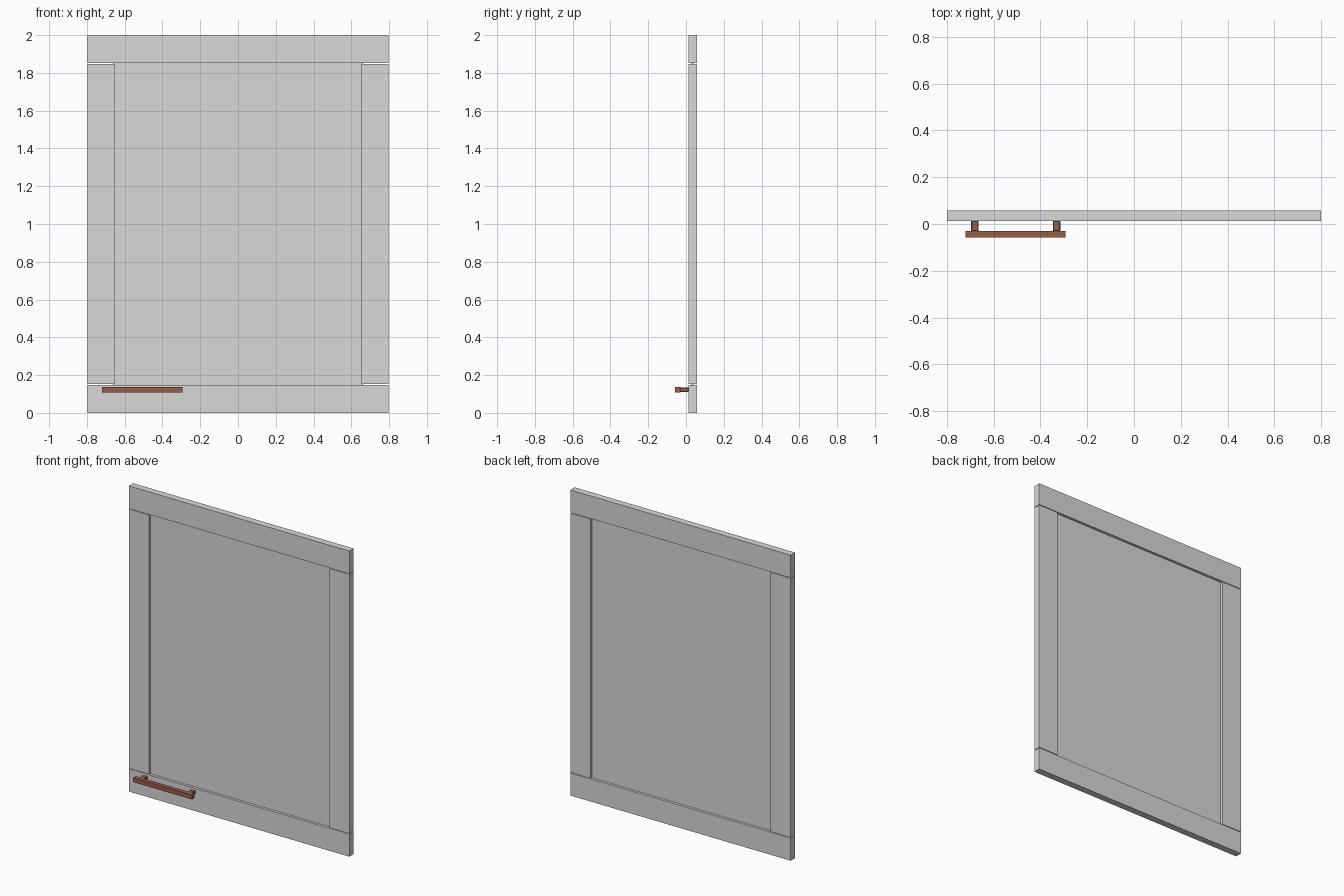
import bpy

cube = bpy.data.objects.get("Cube")
if cube:
    bpy.data.objects.remove(cube, do_unlink=True)


def make_material(name, color):
    mat = bpy.data.materials.new(name)
    mat.use_nodes = True
    mat.diffuse_color = color
    mat.node_tree.nodes["Principled BSDF"].inputs["Base Color"].default_value = color
    return mat


grey = make_material("light grey paint", (0.68, 0.69, 0.68, 1))
brown = make_material("brown metal", (0.32, 0.11, 0.06, 1))


def box(name, low, high, mat):
    """Box between two opposite corners."""
    bpy.ops.mesh.primitive_cube_add(size=1)
    obj = bpy.context.object
    obj.name = name
    for v in obj.data.vertices:
        v.co = [lo if c < 0 else hi for c, lo, hi in zip(v.co, low, high)]
    obj.data.materials.append(mat)
    return obj


def chamfer(obj, width):
    mod = obj.modifiers.new("edge chamfer", 'BEVEL')
    mod.width = width
    mod.segments = 1


W, H = 0.798, 2.0            # half width and height of the door
FRONT, BACK = 0.012, 0.057   # door faces
RAIL, STILE = 0.148, 0.145   # frame widths
GAP = 0.004                  # seam between rails and stiles

# Frame rails
box("bottom_rail", (-W, FRONT, 0), (W, BACK, RAIL), grey)
box("top_rail", (-W, FRONT, H - RAIL), (W, BACK, H), grey)

# Frame stiles
for side, x in (("right", -W), ("left", W - STILE)):
    box(side + "_stile", (x, FRONT, RAIL + GAP),
        (x + STILE, BACK, H - RAIL - GAP), grey)

# Recessed centre panel, tucked into the frame
TUCK, RECESS = 0.01, 0.017
box("centre_panel", (STILE - W - TUCK, FRONT + RECESS, RAIL - TUCK),
    (W - STILE + TUCK, BACK - RECESS, H - RAIL + TUCK), grey)

# Pull handle: bar on two posts
box("handle_bar", (-0.72, -0.057, 0.109), (-0.293, -0.029, 0.137), brown)
for side, x in (("right", -0.68), ("left", -0.331)):
    post = box("handle_post_" + side, (x - 0.016, -0.031, 0.111),
               (x + 0.016, FRONT + 0.002, 0.135), brown)
    chamfer(post, 0.003)
